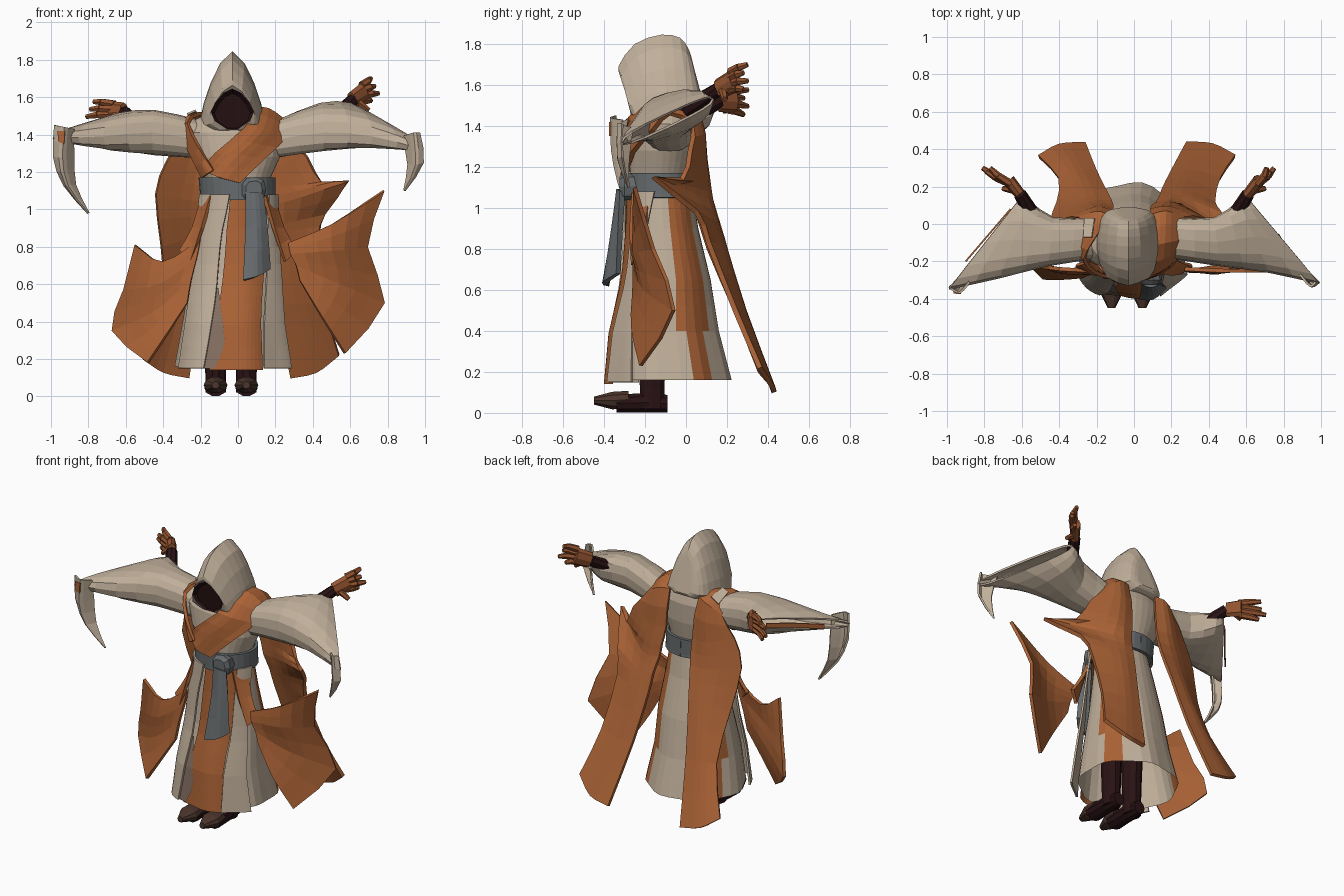
import bpy, bmesh
from math import sin, cos, pi, radians, copysign
from mathutils import Vector

cube = bpy.data.objects.get("Cube")
if cube:
    bpy.data.objects.remove(cube, do_unlink=True)


def material(name, r, g, b):
    m = bpy.data.materials.new(name)
    m.use_nodes = True
    m.diffuse_color = (r, g, b, 1)
    bsdf = next(n for n in m.node_tree.nodes if n.type == 'BSDF_PRINCIPLED')
    bsdf.inputs["Base Color"].default_value = (r, g, b, 1)
    bsdf.inputs["Roughness"].default_value = 0.9
    return m


CREAM = material("cream cloth", .53, .43, .325)
ORANGE = material("orange cloth", .41, .125, .037)
GREY = material("grey sash", .135, .147, .153)
DARK = material("dark maroon", .022, .006, .007)
SHOE = material("shoe brown", .07, .035, .025)
GLOVE = material("glove brown", .3, .09, .03)
LINING = material("dusky lining", .24, .165, .125)


def finish(name, bm, mats, thick=0):
    bmesh.ops.recalc_face_normals(bm, faces=bm.faces)
    me = bpy.data.meshes.new(name)
    bm.to_mesh(me)
    bm.free()
    for m in mats:
        me.materials.append(m)
    ob = bpy.data.objects.new(name, me)
    bpy.context.collection.objects.link(ob)
    if thick:
        s = ob.modifiers.new("Thickness", 'SOLIDIFY')
        s.thickness, s.offset = thick, 0
    return ob


def smooth(pts, n):
    # Catmull-Rom curve through the points
    p = [Vector(q) for q in pts]
    p = [2 * p[0] - p[1]] + p + [2 * p[-1] - p[-2]]
    out = []
    for a, b, c, d in zip(p, p[1:], p[2:], p[3:]):
        for k in range(n):
            t = k / n
            out.append(.5 * (2 * b + (c - a) * t + (2 * a - 5 * b + 4 * c - d) * t * t
                             + (3 * b - a - 3 * c + d) * t ** 3))
    return out + [p[-2]]


def add_loft(bm, rings, closed=True, caps=(0, 0)):
    rows = [[bm.verts.new(p) for p in r] for r in rings]
    n = len(rows[0])
    for r, s in zip(rows, rows[1:]):
        for i in range(n if closed else n - 1):
            j = (i + 1) % n
            bm.faces.new((r[i], r[j], s[j], s[i]))
    for want, row in zip(caps, (rows[0], rows[-1])):
        if want:
            bm.faces.new(row)


def loft(name, rings, mat, closed=True, caps=(0, 0), thick=0, sub=1):
    if sub > 1:
        rings = list(zip(*[smooth(col, sub) for col in zip(*rings)]))
    bm = bmesh.new()
    add_loft(bm, rings, closed, caps)
    return finish(name, bm, [mat], thick)


def sheet(name, rows, mat, thick=.02):
    # hanging cloth through a coarse grid of points
    return loft(name, [smooth(r, 3) for r in rows], mat, False, thick=thick, sub=2)


def oval(c, u, v, n=10, power=1):
    c, u, v = Vector(c), Vector(u), Vector(v)
    bulge = lambda t: copysign(abs(t) ** power, t)
    return [c + u * bulge(cos(2 * pi * i / n)) + v * bulge(sin(2 * pi * i / n)) for i in range(n)]


def add_limb(bm, p, q, r0, r1, n=6, flat=1):
    p, q = Vector(p), Vector(q)
    d = (q - p).normalized()
    u = d.cross(Vector((0, 0, 1))).normalized()
    v = d.cross(u) * flat
    add_loft(bm, [oval(p, u * r0, v * r0, n), oval(q, u * r1, v * r1, n)], caps=(1, 1))


# Robe: height, centre x, centre y, half width, half depth
BODY = [(.16, -.02, -.08, .31, .30), (.4, -.02, -.10, .27, .26), (.65, -.01, -.09, .24, .21),
        (.9, -.01, -.11, .205, .17), (1.06, 0, -.12, .175, .155), (1.17, -.005, -.12, .18, .155),
        (1.28, -.01, -.11, .235, .165), (1.41, -.02, -.1, .26, .16), (1.48, -.03, -.09, .2, .13),
        (1.53, -.03, -.07, .1, .08)]


def surf(z, deg, off=0):
    # point on the robe; angle 0 is the front, 90 the left side
    lo = max([i for i in range(len(BODY) - 1) if BODY[i][0] <= z] or [0])
    a, b = BODY[lo], BODY[lo + 1]
    t = (z - a[0]) / (b[0] - a[0])
    cx, cy, rx, ry = [a[i] + (b[i] - a[i]) * t for i in range(1, 5)]
    w = radians(deg)
    k = 1 + .035 * sin(7 * w) * max(0, 1 - z)
    return Vector((cx + (rx * k + off) * sin(w), cy - (ry * k + off) * cos(w), z))


def drape(name, rows, mat, off, thick=0, n=8):
    # cloth lying on the robe between two angles at each height
    rows = smooth(rows, 3)
    grid = [[surf(z, a + (b - a) * i / n, off) for i in range(n + 1)] for z, a, b in rows]
    return loft(name, grid, mat, False, thick=thick)


SIDES = 32
heights = [a[0] + (b[0] - a[0]) * k / 2 for a, b in zip(BODY, BODY[1:]) for k in range(2)] + [1.53]
bm = bmesh.new()
add_loft(bm, [[surf(z, 360 * i / SIDES) for i in range(SIDES)] for z in heights], caps=(0, 1))
for f in bm.faces:
    c = f.calc_center_median()
    stripe = (118, 129) if c.z < .4 else (107, 118, 129, 140)
    if c.z < 1.05 and min((c - surf(c.z, d * s)).length for d in stripe for s in (1, -1)) < .025:
        f.material_index = 1
finish("robe", bm, [CREAM, ORANGE])

# Front of the robe
drape("tabard", [(1.08, -12, 55), (.8, -14, 42), (.5, -18, 32), (.14, -24, 28)], ORANGE, .015, 0, 12)
drape("right_front_flap", [(1.08, -75, -12), (.8, -62, -20), (.5, -60, -22), (.15, -62, -28)],
      CREAM, .032, .012)
drape("left_front_flap", [(1.08, 50, 80), (.8, 40, 62), (.5, 33, 58), (.15, 27, 58)],
      CREAM, .04, .012)
drape("right_flap_lining", [(.58, -23, -20), (.3, -28, -10), (.15, -29, -19)], LINING, .023)

# Sash with knot and hanging end
drape("sash", [(1.05, -180, 180), (1.11, -180, 180), (1.17, -180, 180)], GREY, .016, .02, 28)
loft("sash_knot", [oval((.085, y, 1.105), (r, 0, 0), (0, 0, r * 1.05), 9, .8)
                   for y, r in ((-.24, .06), (-.3, .066), (-.325, .045))], GREY, caps=(1, 1))
sheet("sash_end", [[(.045, -.31, 1.09), (.09, -.325, 1.09), (.13, -.31, 1.08)],
                   [(.045, -.33, .9), (.1, -.35, .9), (.15, -.32, .9)],
                   [(.03, -.39, .62), (.1, -.39, .64), (.165, -.33, .68)]], GREY, .03)

# Scarf over both shoulders, ending in two long tails behind
sheet("left_scarf", [
    [(-.19, -.21, 1.21), (-.1, -.3, 1.17), (.01, -.3, 1.14)],
    [(-.12, -.27, 1.3), (0, -.3, 1.29), (.14, -.26, 1.27)],
    [(.04, -.27, 1.44), (.13, -.25, 1.42), (.25, -.16, 1.38)],
    [(.08, -.12, 1.53), (.16, -.1, 1.53), (.26, -.08, 1.46)],
    [(.09, .04, 1.48), (.17, .06, 1.47), (.26, .03, 1.4)],
    [(.09, .08, 1.24), (.2, .09, 1.24), (.37, .02, 1.28)],
    [(.11, .1, 1.12), (.23, .1, 1.12), (.45, -.02, 1.14)],
    [(.12, .11, 1.04), (.25, .1, 1.04), (.59, -.16, 1.15)],
    [(.14, .15, .93), (.25, .14, .93), (.47, .05, .98)],
    [(.15, .18, .82), (.26, .18, .82), (.43, .11, .83)],
    [(.2, .28, .5), (.31, .28, .5), (.46, .24, .5)],
    [(.28, .43, .1), (.42, .42, .13), (.54, .36, .22)]], ORANGE, .025)
sheet("right_scarf", [
    [(-.13, -.285, 1.21), (-.16, -.28, 1.19), (-.19, -.23, 1.17)],
    [(-.205, -.26, 1.33), (-.225, -.235, 1.31), (-.25, -.2, 1.29)],
    [(-.265, -.19, 1.46), (-.285, -.16, 1.45), (-.3, -.12, 1.41)],
    [(-.21, -.08, 1.51), (-.25, -.08, 1.5), (-.3, -.07, 1.46)],
    [(-.13, .04, 1.48), (-.2, .06, 1.46), (-.29, .03, 1.4)],
    [(-.11, .08, 1.22), (-.22, .09, 1.22), (-.38, .02, 1.26)],
    [(-.12, .12, 1.05), (-.25, .11, 1.05), (-.44, .03, 1.08)],
    [(-.15, .18, .85), (-.26, .17, .85), (-.41, .11, .8)],
    [(-.2, .28, .5), (-.31, .28, .5), (-.4, .24, .5)],
    [(-.26, .43, .1), (-.4, .42, .13), (-.51, .36, .2)]], ORANGE, .02)
sheet("shoulder_patch", [[(-.225, -.07, 1.53), (-.27, -.07, 1.51)],
                         [(-.21, .03, 1.5), (-.265, .03, 1.465)]], CREAM, .009)

# Windblown side panels hung from the waist
sheet("left_side_panel", [
    [(.27, -.24, .82), (.5, -.25, .92), (.78, -.25, 1.1)],
    [(.28, -.25, .76), (.5, -.25, .78), (.69, -.16, .8)],
    [(.31, -.25, .7), (.54, -.2, .6), (.78, -.06, .5)],
    [(.33, -.25, .62), (.45, -.26, .42), (.57, -.22, .23)]], ORANGE)
sheet("right_side_panel", [
    [(-.2, -.25, .84), (-.4, -.24, .72), (-.55, -.22, .81)],
    [(-.22, -.26, .74), (-.42, -.25, .6), (-.61, -.16, .57)],
    [(-.25, -.27, .62), (-.45, -.23, .45), (-.67, -.1, .35)],
    [(-.27, -.28, .5), (-.38, -.29, .33), (-.48, -.29, .18)]], ORANGE)
for side, s in (("left", 1), ("right", -1)):
    sheet(side + "_panel_strap", [
        [(s * .14, -.26, 1.07), (s * .19, -.17, 1.07)],
        [(s * .19, -.27, .9), (s * .24, -.2, .9)],
        [(s * .25, -.26, .72), (s * .31, -.22, .78)]], ORANGE)

# Hood: half width, top y and z, bottom y and z of each ring
HOOD = [(.118, -.315, 1.645, -.262, 1.425), (.14, -.33, 1.69, -.235, 1.42),
        (.162, -.25, 1.80, -.16, 1.44), (.17, -.12, 1.845, -.09, 1.45),
        (.152, -.03, 1.83, .02, 1.46), (.115, .015, 1.77, .075, 1.48), (.065, .035, 1.7, .088, 1.5)]
ARCH = [(0, 1), (.38, .84), (.68, .58), (.9, .3), (1, .1), (.6, 0)]
FACE = [(0, 1), (.4, .9), (.75, .68), (.97, .44), (.8, .22), (.25, .02)]


def hood_ring(w, yt, zt, yb, zb, half=ARCH):
    outline = half + [(-x, t) for x, t in reversed(half[1:])]
    return [(-.03 + w * x, yb + (yt - yb) * t, zb + (zt - zb) * t) for x, t in outline]


opening = hood_ring(*HOOD[0], FACE)
loft("hood", [opening] + [hood_ring(*h) for h in HOOD[1:]], CREAM, caps=(0, 1), sub=2)
loft("face_shadow", [opening, hood_ring(.1, -.28, 1.62, -.25, 1.43, FACE)], DARK, caps=(0, 1))

# Sleeves, arms and gloved hands
for side, s, lift in (("left", 1, .03), ("right", -1, -.03)):
    # back point, front point, half height
    cuts = [((.2, .03, 1.38), (.2, -.18, 1.37), .095),
            ((.43, .03, 1.44 + lift), (.46, -.22, 1.41), .115),
            ((.56, .12, 1.48 + lift), (.72, -.27 + lift / 2, 1.39), .09),
            ((.61, .13, 1.5 + lift), (.99, -.33 + lift / 2, 1.35 - lift), .032)]
    rings = []
    for b, f, h in cuts:
        b, f = Vector(b), Vector(f)
        ring = oval((b + f) / 2, (b - f) / 2, (0, 0, h), 16, .75)
        rings.append([(p.x * s, p.y, p.z) for p in ring])
    loft(side + "_sleeve", rings, CREAM, thick=.012, sub=2)
    wrist = Vector((.61 * s, .16, 1.55 + lift))
    bm = bmesh.new()
    add_limb(bm, (.51 * s, 0, 1.45 + lift), wrist, .043, .035, 8)
    finish(side + "_forearm", bm, [DARK])
    knuckles = wrist + Vector((.06 * s, .075, .04 if s > 0 else 0))
    bm = bmesh.new()
    add_limb(bm, wrist, knuckles, .03, .034, 8, 1.7)
    high = 1.70 if s > 0 else 1.575
    for i in range(4):
        root = knuckles + Vector((-.01 * s, -.02, .042 - .028 * i))
        tip = Vector((s * (.71 + .02 * (i % 3)) - (.06 if s < 0 else 0), .3 - .02 * (i % 2), high - .04 * i))
        mid = (root + tip) / 2 + Vector((.012 * s, 0, .005))
        add_limb(bm, root, mid, .022, .02)
        add_limb(bm, mid, tip, .02, .013)
    add_limb(bm, wrist + Vector((.02 * s, .02, 0)), wrist + Vector((.09 * s, .03, -.05)), .024, .014)
    finish(side + "_hand", bm, [GLOVE])

# Pointed cloth ends hanging from the sleeves
sheet("right_sleeve_point", [[(-.98, -.345, 1.45), (-.93, -.365, 1.44), (-.88, -.31, 1.43)],
                             [(-.985, -.33, 1.28), (-.94, -.36, 1.28), (-.88, -.29, 1.3)],
                             [(-.93, -.3, 1.13), (-.91, -.33, 1.13), (-.87, -.28, 1.13)],
                             [(-.802, -.28, .98), (-.8, -.28, .98), (-.798, -.28, .98)]], CREAM, .012)
sheet("left_sleeve_point", [[(.97, -.31, 1.41), (.94, -.33, 1.41), (.88, -.26, 1.39)],
                            [(.99, -.31, 1.25), (.95, -.33, 1.24), (.91, -.28, 1.24)],
                            [(.892, -.28, 1.1), (.89, -.28, 1.1), (.888, -.28, 1.1)]], CREAM, .012)
sheet("right_cuff_patch", [[(-.965, -.367, 1.42), (-.925, -.371, 1.42)],
                           [(-.96, -.367, 1.36), (-.93, -.371, 1.35)]], ORANGE, .009)
sheet("right_cuff_lining", [[(-.66, .08, z + .05), (-.78, -.06, z + .03), (-.9, -.2, z)]
                            for z in (1.41, 1.38)], ORANGE, .009)

# Boots with brown toes
for side, x in (("left", .045), ("right", -.12)):
    bm = bmesh.new()
    add_loft(bm, [oval((x, -.165, z), (r, 0, 0), (0, r * 1.15, 0))
                  for z, r in ((.02, .055), (.12, .055), (.3, .06), (.55, .07))], caps=(1, 1))
    add_loft(bm, [oval((x, y, h), (w, 0, 0), (0, 0, h)) for y, w, h in
                  ((-.09, .04, .045), (-.2, .055, .05), (-.34, .06, .045))], caps=(1, 1))
    finish(side + "_boot", bm, [DARK])
    loft(side + "_toe", [oval((x, y, z), (w, 0, 0), (0, 0, h)) for y, z, w, h in
                         ((-.28, .065, .055, .045), (-.36, .06, .064, .045), (-.45, .06, .02, .02))],
         SHOE, caps=(1, 1))
